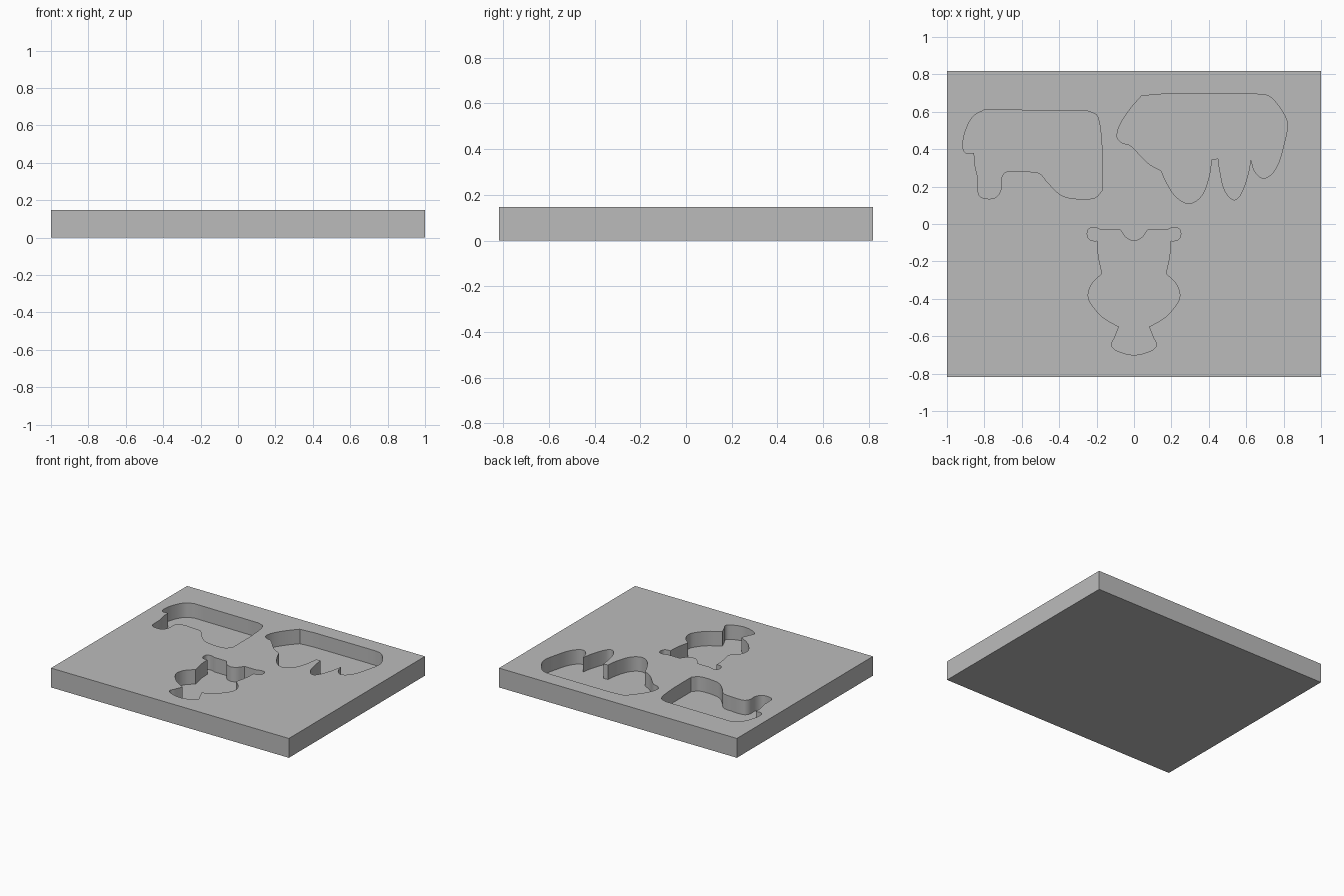
import bpy
import bmesh
from mathutils import Vector
from mathutils.geometry import interpolate_bezier

WIDTH, DEPTH, HEIGHT = 2.0, 1.634, 0.147
FLOOR = 0.037
STEPS = 6

cube = bpy.data.objects.get("Cube")
if cube:
    bpy.data.objects.remove(cube, do_unlink=True)

grey = bpy.data.materials.new("plain grey")
grey.use_nodes = True
colour = (0.5, 0.5, 0.5, 1)
grey.diffuse_color = colour
grey.node_tree.nodes["Principled BSDF"].inputs["Base Color"].default_value = colour


def new_object(name, bm):
    mesh = bpy.data.meshes.new(name)
    bmesh.ops.recalc_face_normals(bm, faces=bm.faces)
    bm.to_mesh(mesh)
    bm.free()
    mesh.materials.append(grey)
    obj = bpy.data.objects.new(name, mesh)
    bpy.context.collection.objects.link(obj)
    return obj


def smooth_outline(points, corners):
    """Closed curve through the points, kept sharp at the corner indices."""
    pts = [Vector((x, y, 0)) for x, y in points]
    count = len(pts)

    def handle(i, other):
        span = pts[other] - pts[i]
        if i in corners:
            return pts[i] + span / 3
        tangent = (pts[(i + 1) % count] - pts[i - 1]).normalized()
        if tangent.dot(span) < 0:
            tangent.negate()
        return pts[i] + tangent * span.length / 3

    outline = []
    for i in range(count):
        j = (i + 1) % count
        outline += interpolate_bezier(pts[i], handle(i, j), handle(j, i), pts[j], STEPS + 1)[:-1]
    return outline


def pocket_cutter(name, points, corners):
    bm = bmesh.new()
    verts = [bm.verts.new((p.x, p.y, FLOOR)) for p in smooth_outline(points, corners)]
    face = bm.faces.new(verts)
    top = bmesh.ops.extrude_face_region(bm, geom=[face])["geom"]
    lifted = [v for v in top if isinstance(v, bmesh.types.BMVert)]
    bmesh.ops.translate(bm, vec=(0, 0, HEIGHT), verts=lifted)
    cutter = new_object(name, bm)
    cutter.hide_render = True
    return cutter


# Side-on animal with a broad head and a straight back
head_down_animal = [
    (-.80, .61), (-.25, .605), (-.195, .575), (-.17, .40), (-.17, .18),
    (-.21, .14), (-.31, .135), (-.39, .155), (-.46, .22), (-.505, .27),
    (-.57, .28), (-.68, .28), (-.71, .245), (-.71, .19), (-.735, .145),
    (-.78, .135), (-.825, .15), (-.835, .195), (-.835, .245), (-.85, .315),
    (-.855, .38), (-.90, .38), (-.915, .42), (-.90, .50), (-.86, .575)]

# Side-on animal with three tapering legs
three_leg_animal = [
    (.04, .685), (.16, .695), (.60, .695), (.70, .69), (.74, .67),
    (.80, .59), (.82, .53), (.80, .42), (.76, .30), (.70, .245),
    (.65, .275), (.625, .345), (.605, .25), (.565, .15), (.53, .13),
    (.485, .18), (.46, .28), (.45, .35), (.415, .345), (.40, .25),
    (.36, .15), (.295, .11), (.225, .145), (.175, .22), (.145, .285),
    (.075, .325), (-.02, .42), (-.065, .435), (-.09, .465), (-.075, .53),
    (-.02, .615)]

# Front-on animal: one half, then mirrored
half = [
    (0, -.09), (.04, -.075), (.075, -.03), (.18, -.03), (.205, -.02),
    (.24, -.025), (.25, -.055), (.235, -.085), (.195, -.09), (.19, -.17),
    (.17, -.265), (.225, -.32), (.245, -.385), (.22, -.44), (.165, -.50),
    (.08, -.55), (.105, -.61), (.12, -.65), (.085, -.68), (0, -.70)]
half_corners = {2, 3, 8, 10, 15}
front_on_animal = half + [(-x, y) for x, y in half[-2:0:-1]]
total = len(front_on_animal)
front_corners = half_corners | {total - i for i in half_corners}

# Slab
bm = bmesh.new()
bmesh.ops.create_cube(bm, size=1)
bmesh.ops.scale(bm, vec=(WIDTH, DEPTH, HEIGHT), verts=bm.verts)
bmesh.ops.translate(bm, vec=(0, 0, HEIGHT / 2), verts=bm.verts)
slab = new_object("puzzle_board", bm)

# Animal-shaped pockets cut into the top
cutters = [
    pocket_cutter("left_pocket_cutter", head_down_animal, {0, 1, 3, 4, 20}),
    pocket_cutter("right_pocket_cutter", three_leg_animal, {0, 1, 2, 11, 17, 18, 24}),
    pocket_cutter("front_pocket_cutter", front_on_animal, front_corners)]
bpy.context.view_layer.objects.active = slab
slab.select_set(True)
for cutter in cutters:
    cut = slab.modifiers.new(cutter.name, 'BOOLEAN')
    cut.operation = 'DIFFERENCE'
    cut.solver = 'EXACT'
    cut.object = cutter
    bpy.ops.object.modifier_apply(modifier=cut.name)
for cutter in cutters:
    bpy.data.objects.remove(cutter, do_unlink=True)

# Smooth pocket walls, crisp rims
bpy.ops.object.shade_smooth_by_angle(angle=0.6)
